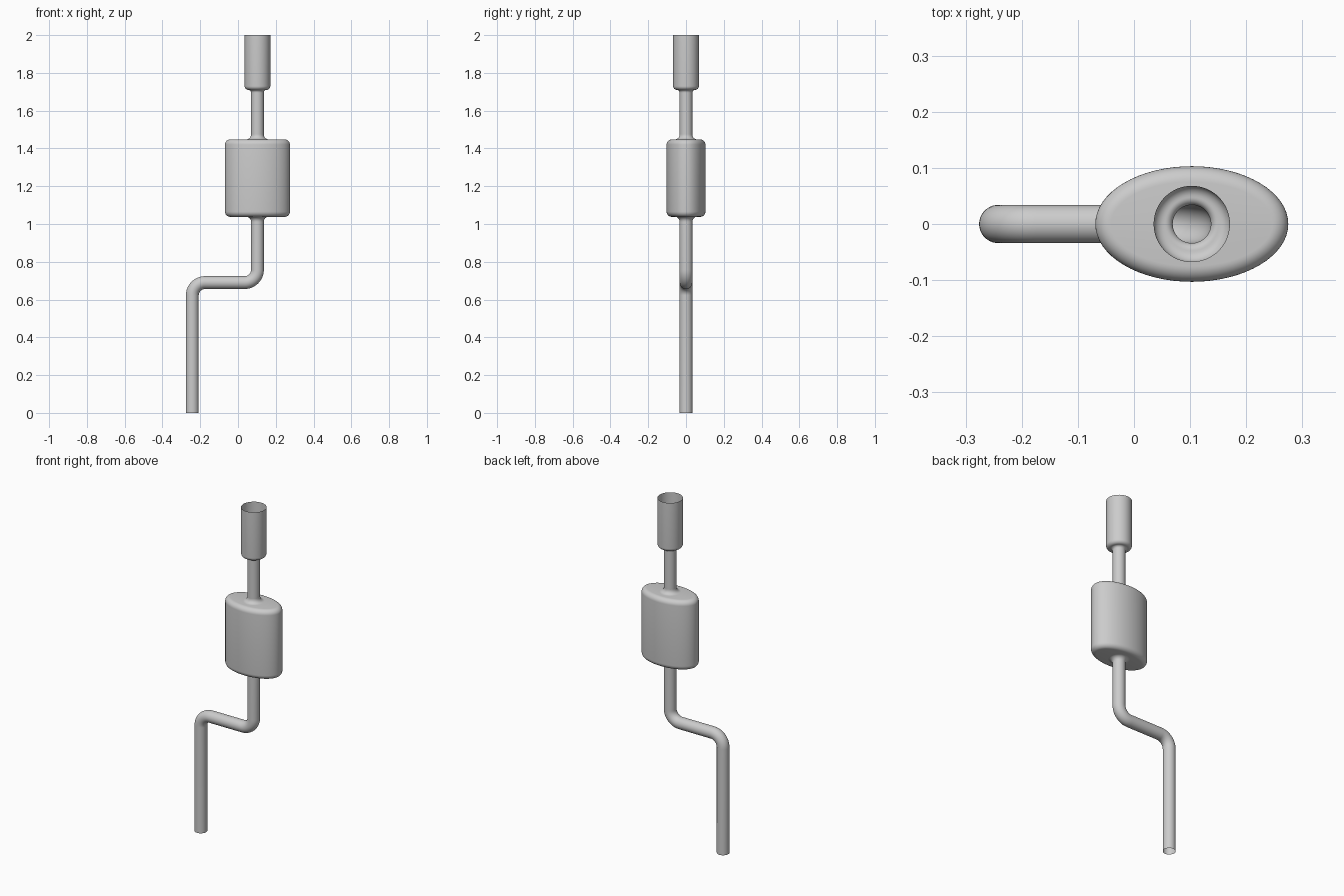
import bpy
from math import sin, cos, pi, radians
from mathutils import Vector

if "Cube" in bpy.data.objects:
    bpy.data.objects.remove(bpy.data.objects["Cube"])

SIDES = 64
PIPE_R = 0.034
LOW_X, TOP_X = -0.242, 0.103   # axes of the two upright pipe runs
RUN_Z = 0.69                   # height of the horizontal run
BEND = 0.068                   # centreline bend radius


def ring(x, z, rx, ry, tilt=0.0):
    """Elliptical section at (x, z); tilt turns its axis from up towards +x."""
    u, v = Vector((cos(tilt), 0, -sin(tilt))), Vector((0, 1, 0))
    return [Vector((x, 0, z)) + u * rx * cos(2 * pi * i / SIDES)
            + v * ry * sin(2 * pi * i / SIDES) for i in range(SIDES)]


def loft(name, rings):
    """Skin the rings into an open thin shell."""
    verts = [p for r in rings for p in r]
    faces = [(k * SIDES + i, k * SIDES + (i + 1) % SIDES,
              (k + 1) * SIDES + (i + 1) % SIDES, (k + 1) * SIDES + i)
             for k in range(len(rings) - 1) for i in range(SIDES)]
    mesh = bpy.data.meshes.new(name)
    mesh.from_pydata(verts, [], faces)
    ob = bpy.data.objects.new(name, mesh)
    bpy.context.collection.objects.link(ob)
    bpy.ops.object.select_all(action='DESELECT')
    ob.select_set(True)
    bpy.context.view_layer.objects.active = ob
    bpy.ops.object.shade_smooth_by_angle(angle=radians(40))
    return ob


def arc(cx, cz, r, a0, a1, n=8):
    """Points of an arc, angles in degrees."""
    return [(cx + r * cos(radians(a0 + (a1 - a0) * i / n)),
             cz + r * sin(radians(a0 + (a1 - a0) * i / n))) for i in range(n + 1)]


# Muffler: half profile as (radius, height), mirrored about its middle
MID, HALF = 1.243, 0.205
RX, RY, EDGE, FIL = 0.172, 0.103, 0.028, 0.025
upper = [ring(TOP_X, h, RX - RY + r, r)
         for r, h in arc(RY - EDGE, HALF - EDGE, EDGE, 0, 90)]
upper += [ring(TOP_X, h, r, r)
          for r, h in arc(PIPE_R + FIL, HALF + FIL, FIL, 270, 180)]
lower = [[Vector((p.x, p.y, -p.z)) for p in r] for r in reversed(upper)]
loft("muffler", [[p + Vector((0, 0, MID)) for p in r] for r in lower + upper])

# Lower pipe: two upright runs joined by a sideways run with rounded bends
sections = [(LOW_X, 0, 0)]
N = 12
for i in range(N + 1):
    a = pi / 2 * i / N
    sections.append((LOW_X + BEND * (1 - cos(a)), RUN_Z - BEND * (1 - sin(a)), a))
for i in range(N + 1):
    a = pi / 2 * (1 - i / N)
    sections.append((TOP_X - BEND * (1 - cos(a)), RUN_Z + BEND * (1 - sin(a)), a))
sections.append((TOP_X, MID - HALF - FIL, 0))
loft("lower_pipe", [ring(x, z, PIPE_R, PIPE_R, t) for x, z, t in sections])

# Upper pipe
NECK = 1.696
loft("upper_pipe", [ring(TOP_X, z, PIPE_R, PIPE_R)
                    for z in (MID + HALF + FIL, NECK)])

# Open end tube with a flared neck and rounded shoulder
TUBE_R, F, S = 0.068, 0.014, 0.02
profile = arc(PIPE_R + F, NECK, F, 180, 90)
profile += arc(TUBE_R - S, NECK + F + S, S, 270, 360)[(TUBE_R - S <= PIPE_R + F):]
profile.append((TUBE_R, 2.0))
loft("end_tube", [ring(TOP_X, z, r, r) for r, z in profile])
